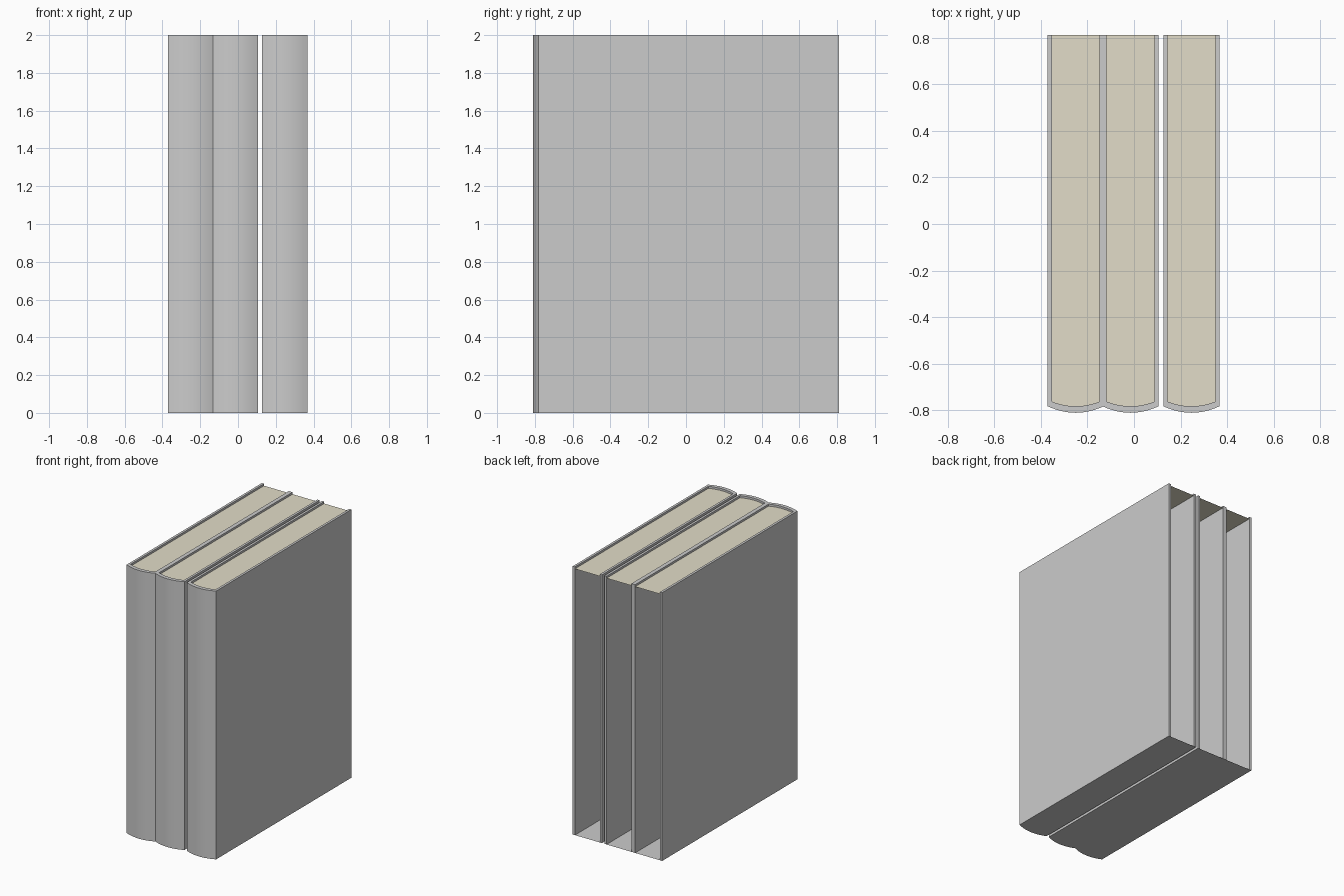
import bpy, bmesh

if "Cube" in bpy.data.objects:
    bpy.data.objects.remove(bpy.data.objects["Cube"])

HEIGHT, BACK = 2.0, 0.81
HALF_W, WALL = 0.1205, 0.018
RECESS = 0.015
SEGMENTS = 12

paper = bpy.data.materials.new("paper")
paper.diffuse_color = (0.76, 0.72, 0.58, 1)
paper.use_nodes = True
paper.node_tree.nodes["Principled BSDF"].inputs["Base Color"].default_value = paper.diffuse_color


def outline(half_w, edge_y, bulge):
    """U-shaped plan: back left, rounded spine, back right."""
    pts = [(-half_w, BACK)]
    for i in range(SEGMENTS + 1):
        u = 2 * i / SEGMENTS - 1
        pts.append((u * half_w, edge_y - bulge * (1 - u * u)))
    return pts + [(half_w, BACK)]


OUTER = outline(HALF_W, -0.782, 0.028)
INNER = outline(HALF_W - WALL, -0.762, 0.02)


def make_object(name, bm, x):
    mesh = bpy.data.meshes.new(name)
    bm.to_mesh(mesh)
    bm.free()
    obj = bpy.data.objects.new(name, mesh)
    obj.location.x = x
    bpy.context.collection.objects.link(obj)
    return obj


def ring(bm, pts, z):
    return [bm.verts.new((x, y, z)) for x, y in pts]


def cover(name, x):
    bm = bmesh.new()
    ob, ot = ring(bm, OUTER, 0), ring(bm, OUTER, HEIGHT)
    ib, it = ring(bm, INNER, 0), ring(bm, INNER, HEIGHT)
    for i in range(len(OUTER) - 1):
        j = i + 1
        bm.faces.new((ob[i], ob[j], ot[j], ot[i]))   # outside
        bm.faces.new((ib[j], ib[i], it[i], it[j]))   # inside
        bm.faces.new((ot[i], ot[j], it[j], it[i]))   # top rim
        bm.faces.new((ob[j], ob[i], ib[i], ib[j]))   # bottom rim
    # back edges of the two boards
    bm.faces.new((ob[0], ot[0], it[0], ib[0]))
    bm.faces.new((ob[-1], ib[-1], it[-1], ot[-1]))
    # closed underside, back left open
    bm.faces.new(ib[::-1])
    obj = make_object(name, bm, x)
    bpy.ops.object.select_all(action='DESELECT')
    obj.select_set(True)
    bpy.context.view_layer.objects.active = obj
    bpy.ops.object.shade_smooth_by_angle(angle=0.35)


def page_top(name, x):
    bm = bmesh.new()
    bm.faces.new(ring(bm, INNER, HEIGHT - RECESS))
    make_object(name, bm, x).data.materials.append(paper)


# Three books, the first two touching
for side, x in (("left", -0.25), ("middle", -0.0145), ("right", 0.2465)):
    cover(side + "_book_cover", x)
    page_top(side + "_book_page_top", x)
